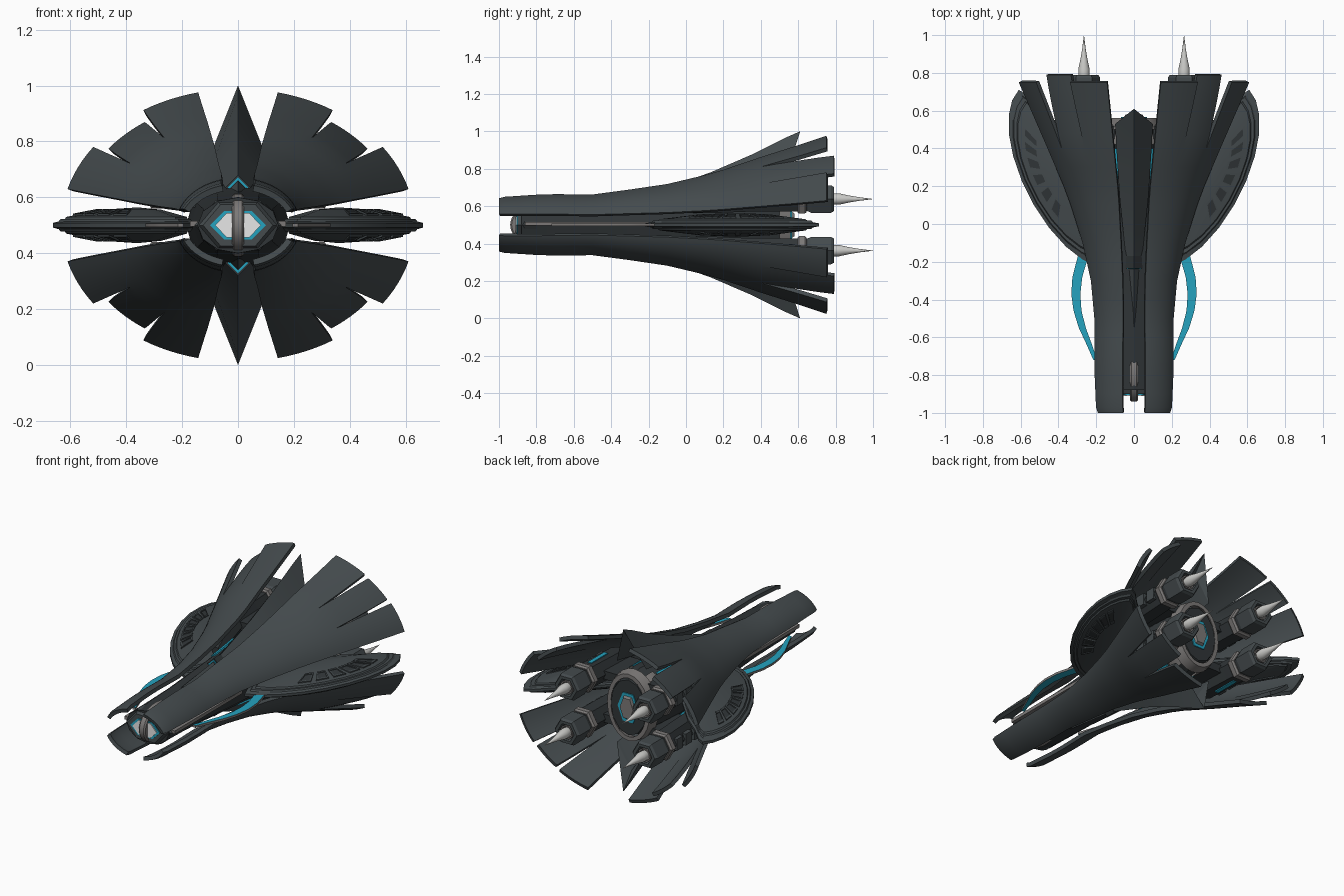
import bpy, bmesh, math
from mathutils import Vector

if "Cube" in bpy.data.objects:
    bpy.data.objects.remove(bpy.data.objects["Cube"])

def material(name, r, g, b):
    m = bpy.data.materials.new(name)
    m.diffuse_color = (r, g, b, 1)
    m.use_nodes = True
    m.node_tree.nodes["Principled BSDF"].inputs["Base Color"].default_value = m.diffuse_color
    return m

SLATE = material("slate hull", .058, .070, .075)
DARK = material("dark hull", .030, .036, .039)
BLUE = material("glow blue", .018, .36, .52)
GREY = material("warm grey metal", .20, .19, .185)
LIGHT = material("pale metal", .60, .60, .58)
WHITE = material("white lamp", .88, .88, .88)

def interp(table, y):
    """Linear lookup in rows of (y, v1, v2, ...)."""
    if y <= table[0][0]:
        return table[0][1:]
    for p, q in zip(table, table[1:]):
        if y <= q[0]:
            f = (y - p[0]) / (q[0] - p[0])
            return tuple(a + (b - a) * f for a, b in zip(p[1:], q[1:]))
    return table[-1][1:]

def make(name, verts, faces, mat, mirror="", thick=0, angle=35, recalc=True):
    """Mesh object with origin at the ship axis (z = 0.5), optionally mirrored."""
    me = bpy.data.meshes.new(name)
    me.from_pydata([tuple(v) for v in verts], [], faces)
    bm = bmesh.new()
    bm.from_mesh(me)
    bmesh.ops.remove_doubles(bm, verts=bm.verts, dist=1e-5)
    if recalc:
        bmesh.ops.recalc_face_normals(bm, faces=bm.faces)
    bm.to_mesh(me)
    bm.free()
    me.materials.append(mat)
    ob = bpy.data.objects.new(name, me)
    ob.location.z = .5
    bpy.context.collection.objects.link(ob)
    bpy.ops.object.select_all(action='DESELECT')
    bpy.context.view_layer.objects.active = ob
    ob.select_set(True)
    if thick:
        s = ob.modifiers.new("thickness", 'SOLIDIFY')
        s.thickness, s.offset = thick, -1
        bpy.ops.object.modifier_apply(modifier=s.name)
    bpy.ops.object.shade_smooth_by_angle(angle=math.radians(angle))
    if mirror:
        m = ob.modifiers.new("mirror", 'MIRROR')
        m.use_axis = ("x" in mirror, False, "z" in mirror)
        m.use_mirror_merge = False
    return ob

def loft(name, rings, mat, mirror="", caps=True, angle=35):
    n = len(rings[0])
    faces = [(i*n + j, i*n + (j+1) % n, (i+1)*n + (j+1) % n, (i+1)*n + j)
             for i in range(len(rings) - 1) for j in range(n)]
    if caps:
        faces += [tuple(range(n)), tuple(range((len(rings)-1)*n, len(rings)*n))]
    return make(name, [v for r in rings for v in r], faces, mat, mirror, angle=angle)

def ring(y, rx, rz, n=6, cx=0, cz=0):
    return [(cx + rx*math.cos(2*math.pi*k/n), y, cz + rz*math.sin(2*math.pi*k/n)) for k in range(n)]

def box(name, x0, x1, y0, y1, z0, z1, mat, mirror=""):
    return loft(name, [[(x0, y, z0), (x1, y, z0), (x1, y, z1), (x0, y, z1)] for y in (y0, y1)], mat, mirror)

# --- four armour shells, each splitting into three fingers at the rear
# y, half width, half height, start angle, end angle
SHELL = [(-1, .208, .148, 74, 23), (-.97, .217, .156, 74, 22), (-.75, .224, .171, 74, 20),
         (-.5, .222, .168, 75, 19), (-.3, .240, .195, 75.5, 18), (-.1, .285, .225, 76, 17),
         (.15, .365, .285, 77, 16), (.4, .475, .372, 77, 15.5), (.6, .565, .437, 77, 15.4),
         (.75, .633, .488, 77, 15.4), (.79, .65, .50, 77, 15.4)]
SPLIT = .4
verts, faces = [], []
for finger, y_end in ((0, .75), (1, .79), (2, .75)):
    ys = [-1, -.97] + [-.9 + .1*k for k in range(14)] + [SPLIT + (y_end - SPLIT)*k/5 for k in range(1, 6)]
    base, cols = len(verts), 7
    for y in ys:
        a, b, t0, t1 = interp(SHELL, y)
        f = max(0, (y - SPLIT) / (.79 - SPLIT))
        cut = [t0, t0 + (t1 - t0)*.333, t0 + (t1 - t0)*.662, t1]
        lo = cut[finger] - (1.3*f if finger else 0)
        hi = cut[finger + 1] + (1.3*f if finger < 2 else 0)
        s = 1 - .10*f if finger == 1 else 1
        for j in range(cols):
            t = math.radians(lo + (hi - lo)*j/(cols - 1))
            verts.append((s*a*math.cos(t), y, s*b*math.sin(t)))
    for i in range(len(ys) - 1):
        for j in range(cols - 1):
            k = base + i*cols + j
            faces.append((k, k + 1, k + cols + 1, k + cols))
make("armour_shells", verts, faces, SLATE, "xz", thick=.022, recalc=False)

# --- top and bottom spine blades: hollow roof shape ending in a spike
BLADE = [(-.55, .12, .003, .11, .11), (-.2, .165, .04, .125, .13), (.13, .28, .075, .18, .22),
         (.35, .375, .09, .22, .30), (.53, .465, .1, .25, .40), (.61, .5, .0, .5, .498)]
loft("spine_blades", [[(0, y, r), (w, y, e), (0, y, u), (-w, y, e)] for y, r, w, e, u in BLADE],
     SLATE, "z", angle=15)
for nm, y, w, mat in (("blade_nose", -.235, .045, DARK), ("blade_light", -.239, .036, BLUE),
                      ("blade_light_centre", -.243, .026, DARK)):
    loft(nm, [ring(y, w, w*1.0, 4, 0, .135), ring(-.17, w*.9, w*.9, 4, 0, .14)], mat, "z", angle=15)

# --- central hull between the shells
CORE = [(-.88, .145, .10), (-.5, .145, .12), (-.1, .165, .15), (.2, .185, .185), (.45, .16, .20), (.56, .12, .17)]
loft("core_hull", [ring(y, a, b, 12) for y, a, b in CORE], DARK, angle=20)
loft("rear_ring", [ring(y, rx, rz, 24) for y, rx, rz in
     ((.50, .15, .20), (.50, .165, .215), (.56, .145, .205), (.56, .12, .18), (.50, .15, .20))], GREY, caps=False)
loft("rear_core_light", [ring(.555, .07, .10), ring(.566, .07, .10)], BLUE)
loft("rear_core_plug", [ring(.56, .055, .085), ring(.58, .045, .07)], GREY)

def core_strip(name, y0, y1, d0, d1, mat):
    rings = []
    for k in range(7):
        y = y0 + (y1 - y0)*k/6
        a, b = interp(CORE, y)
        rings.append([(s*a*math.cos(math.radians(d)), y, s*b*math.sin(math.radians(d)))
                      for s, d in ((.95, d0), (1.035, d0), (1.035, d1), (.95, d1))])
    loft(name, rings, mat, "xz")

core_strip("core_light_strips", -.12, .1, 54, 64, BLUE)
core_strip("core_light_strips_rear", .16, .4, 52, 62, BLUE)
core_strip("core_grey_ribs", .42, .54, 50, 66, GREY)
box("side_rails", .12, .172, -.86, -.2, -.004, .016, GREY, "x")

# --- nose: hexagonal frame with white lamp, and upright grey hoop
loft("nose_frame", [ring(-.90, .125, .085), ring(-.86, .155, .105), ring(-.80, .155, .105)], SLATE, angle=15)
loft("nose_blue_trim", [ring(-.905, .10, .058), ring(-.88, .10, .058)], BLUE)
loft("nose_lamp", [ring(-.911, .082, .05), ring(-.89, .082, .05)], WHITE)
hoop = []
for k in range(41):
    c, s = math.cos(2*math.pi*k/40), math.sin(2*math.pi*k/40)
    hoop.append([(x, -.785 + (.155 - d)*c, (.113 - d)*s) for x, d in
                 ((-.022, .008), (-.014, 0), (.014, 0), (.022, .008), (.022, .03), (-.022, .03))])
loft("nose_hoop", hoop, GREY, caps=False)

# --- side wings: thin lens discs with a stepped rim
OUT = [(.20, -.22), (.27, -.19), (.36, -.12), (.45, -.02), (.53, .10), (.595, .23), (.64, .36), (.663, .48),
       (.662, .58), (.645, .655), (.61, .71), (.56, .68), (.48, .60), (.36, .50), (.22, .35), (.15, .1), (.15, -.1)]
LENS = [(0, .064), (.4, .056), (.84, .03), (.86, .022), (.91, .022), (.93, .014), (1, .008)]

def wing(i, s):
    k = int(i) % len(OUT)
    p = Vector(OUT[k]).lerp(Vector(OUT[(k + 1) % len(OUT)]), i - int(i))
    p = Vector((.36, .27)).lerp(p, s)
    return Vector((p.x, p.y, interp(LENS, s)[0]))

rings = [[wing(i, s) for i in range(len(OUT))] for s, z in LENS]
rings.append([Vector((x, y, 0)) for x, y in OUT])
loft("side_wings", rings, SLATE, "xz", caps=False, angle=20)

# raised window frames with dark panes on the wings
def quad(i0, i1, s0, s1, dz):
    return [wing(i, s) + Vector((0, 0, dz)) for i, s in ((i0, s0), (i1, s0), (i1, s1), (i0, s1))]

for k in range(6):
    i = 2.55 + k*1.0
    loft(f"wing_window_frame_{k+1}", [quad(i, i + .72, .48, .76, -.01), quad(i, i + .72, .48, .76, .007),
         quad(i + .08, i + .64, .52, .72, .007), quad(i + .08, i + .64, .52, .72, .001)], SLATE, "xz", angle=15)
    loft(f"wing_window_pane_{k+1}", [quad(i + .08, i + .64, .52, .72, -.005),
         quad(i + .08, i + .64, .52, .72, .003)], DARK, "xz")

# --- curved blue bands ahead of the wings, grey along their edges
BAND = [(-.72, .195, .215), (-.64, .222, .25), (-.55, .255, .292), (-.46, .278, .32), (-.37, .284, .332),
        (-.28, .274, .326), (-.2, .25, .305), (-.14, .24, .29)]
band = []
for k in range(25):
    y = -.72 + .58*k/24
    x0, x1 = interp(BAND, y)
    band.append([(x0, y, -.007), (x1, y, -.007), (x1, y, .007), (x0, y, .007)])
ob = loft("blue_bands", band, BLUE, "x")
ob.data.materials.append(GREY)
for p in ob.data.polygons:
    p.material_index = 0 if abs(p.normal.z) > .5 else 1

# --- four engines: hexagonal nacelle, collar, tail, nozzle and needle
EX, EZ = .265, .138
loft("engine_nacelles", [ring(y, r, r, 6, x, z) for y, r, x, z in
     ((.0, .03, .15, .09), (.15, .06, .20, .115), (.32, .075, .25, .135), (.66, .075, EX, EZ))], DARK, "xz", angle=15)
loft("engine_collars", [ring(y, r, r, 6, EX, EZ) for y, r in
     ((.595, .08), (.605, .09), (.635, .09), (.645, .08))], GREY, "xz", angle=15)
loft("engine_tails", [ring(y, r, r, 6, EX, EZ) for y, r in
     ((.65, .075), (.67, .085), (.775, .085), (.79, .075), (.79, .055), (.74, .045))], SLATE, "xz", angle=15)
loft("engine_nozzles", [ring(y, r, r, 16, EX, EZ) for y, r in
     ((.74, .04), (.785, .042), (.785, .034), (.745, .03))], GREY, "xz")
loft("engine_needles", [ring(y, r, r, 16, EX, EZ) for y, r in
     ((.74, .02), (.79, .030), (.82, .030), (.87, .019), (.93, .009), (1.0, .0005))], LIGHT, "xz")
# blue slits and small blocks along the outside of the nacelles
box("engine_light_slits", EX - .012, EX + .012, .4, .56, EZ + .055, EZ + .069, BLUE, "xz")
for k in range(3):
    y = .34 + .085*k
    box(f"nacelle_block_{k+1}", EX + .04, EX + .073, y, y + .06, EZ - .035, EZ + .035, SLATE, "xz")
# struts joining engines to the core
box("engine_struts", .10, EX - .03, .28, .52, EZ - .03, EZ + .02, DARK, "xz")
